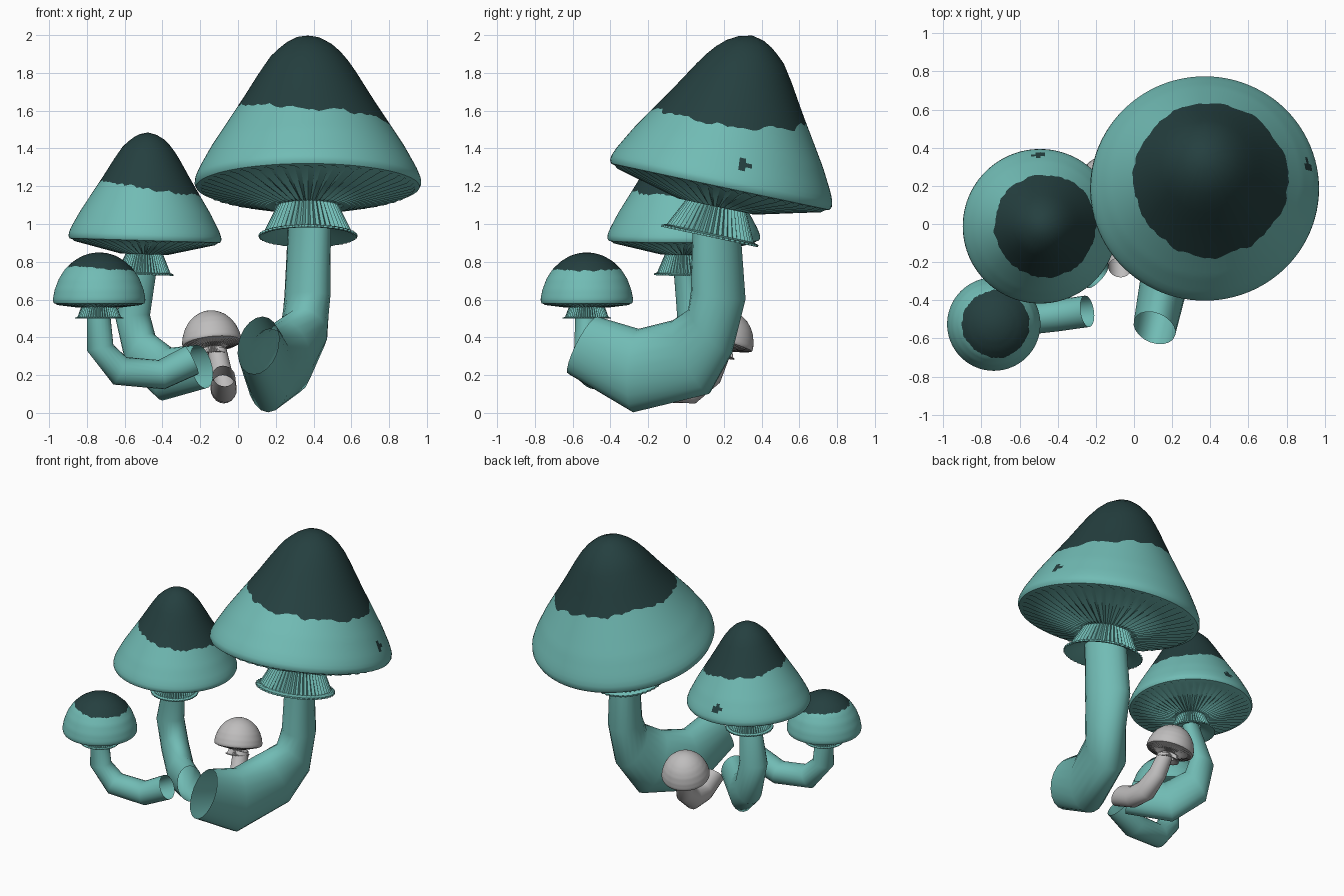
import bpy, bmesh, math, random
from mathutils import Vector

if "Cube" in bpy.data.objects:
    bpy.data.objects.remove(bpy.data.objects["Cube"])

random.seed(4)
COLS = 96


def material(name, rgb):
    m = bpy.data.materials.new(name)
    m.diffuse_color = (*rgb, 1)
    m.use_nodes = True
    m.node_tree.nodes["Principled BSDF"].inputs["Base Color"].default_value = m.diffuse_color
    return m


TEAL = material("teal", (0.165, 0.50, 0.46))
DARK = material("dark teal", (0.018, 0.050, 0.050))
GREY = material("pale grey", (0.52, 0.51, 0.51))


def finish(bm, name, mats, angle=40):
    bmesh.ops.recalc_face_normals(bm, faces=bm.faces)
    me = bpy.data.meshes.new(name)
    bm.to_mesh(me)
    bm.free()
    for m in mats:
        me.materials.append(m)
    ob = bpy.data.objects.new(name, me)
    bpy.context.collection.objects.link(ob)
    bpy.ops.object.select_all(action='DESELECT')
    ob.select_set(True)
    bpy.context.view_layer.objects.active = ob
    bpy.ops.object.shade_smooth_by_angle(angle=math.radians(angle))


def bridge(bm, a, b, mat=0):
    n = len(a)
    faces = []
    for i in range(n):
        f = bm.faces.new((a[i], a[(i + 1) % n], b[(i + 1) % n], b[i]))
        f.material_index = mat
        faces.append(f)
    return faces


def radius_at(profile, h):
    # profile: (height, radius) from the apex down
    for (h0, r0), (h1, r1) in zip(profile, profile[1:]):
        if h >= h1:
            return r0 + (r1 - r0) * (h0 - h) / (h0 - h1)
    return profile[-1][1]


def cap(name, centre, normal, profile, edge, slant, neck, skirt, inner, mats, spots=()):
    """Cap with a jagged dark top, zigzag gills and a pleated skirt under it."""
    centre = Vector(centre)
    rot = Vector((0, 0, 1)).rotation_difference(Vector(normal).normalized())
    bm = bmesh.new()
    H, R = profile[0][0], profile[-1][1]
    angles = [2 * math.pi * c / COLS for c in range(COLS)]

    def ring(fn):
        out = []
        for c, a in enumerate(angles):
            r, h = fn(c)
            out.append(bm.verts.new(centre + rot @ Vector((r * math.cos(a), r * math.sin(a), h))))
        return out

    # ragged border between the two colours
    border, jag = [], 0
    for a in angles:
        jag = 0.6 * jag + random.uniform(-0.02, 0.02) * R
        border.append(edge + slant[0] * math.cos(a) + slant[1] * math.sin(a) + jag)

    def skin(fn):
        return ring(lambda c: (radius_at(profile, fn(c)), fn(c)))

    apex = bm.verts.new(centre + rot @ Vector((0, 0, H)))
    rows = [skin(lambda c, t=(i / 9) ** 1.5: H + (border[c] - H) * t) for i in range(1, 10)]
    for c in range(COLS):
        bm.faces.new((apex, rows[0][c], rows[0][(c + 1) % COLS])).material_index = 1
    for a, b in zip(rows, rows[1:]):
        bridge(bm, a, b, 1)
    last = rows[-1]
    for i in range(1, 15):
        nxt = skin(lambda c, t=i / 14: border[c] * (1 - t))
        for f in bridge(bm, last, nxt):
            mid = f.calc_center_median()
            if any((mid - Vector(p)).length < s for p, s in spots):
                f.material_index = 1
        last = nxt

    # rolled rim, gills, neck, skirt and skirt lining
    (rn, hn), (rs, hs) = neck, skirt
    under = [
        lambda c: (R * 0.985, -0.03 * R),
        lambda c: (R * 0.95, -0.04 * R),
        lambda c: (R * 0.92, -0.03 * R - 0.035 * R * (c % 2)),
        lambda c: (rn * 1.25, hn * 0.86 - 0.03 * R * (c % 2)),
        lambda c: (rn * (1 - 0.1 * (c % 2)), hn),
        lambda c: (rs * 0.9 * (1 - 0.07 * (c % 2)), hs * 0.88 + hn * 0.12),
        lambda c: (rs * (1 - 0.03 * (c % 2)), hs + 0.02 * R),
        lambda c: (rs * (1 - 0.03 * (c % 2)), hs),
        lambda c: (rs * 0.93, hs),
        lambda c: (inner, hs * 0.6 + hn * 0.4),
    ]
    for fn in under:
        nxt = ring(fn)
        bridge(bm, last, nxt)
        last = nxt
    finish(bm, name, mats)


def stem(name, heading, sections, mat, sides=20):
    """Curled open tube: each section is (inner point, outer point, half width)."""
    side = Vector((heading[1], -heading[0], 0)).normalized()
    bm = bmesh.new()
    last = None
    for p, q, w in sections:
        p, q = Vector(p), Vector(q)
        mid, up = (p + q) / 2, (p - q) / 2
        nxt = []
        for i in range(sides):
            a = 2 * math.pi * i / sides
            nxt.append(bm.verts.new(mid + up * math.cos(a) + side * (w * math.sin(a))))
        if last:
            bridge(bm, last, nxt)
        last = nxt
    finish(bm, name, [mat], 60)


CONE = [(1.0, 0), (0.985, 0.10), (0.94, 0.21), (0.86, 0.325), (0.75, 0.425), (0.56, 0.58),
        (0.38, 0.735), (0.24, 0.855), (0.09, 0.965), (0.03, 0.997), (0, 1.0)]
DOME = [(1.0, 0), (0.985, 0.17), (0.93, 0.36), (0.82, 0.56), (0.66, 0.74), (0.47, 0.87),
        (0.25, 0.96), (0.06, 1.0), (0, 0.99)]


def shape(base, height, radius):
    return [(h * height, r * radius) for h, r in base]


# large mushroom
cap("large_cap", (0.37, 0.185, 1.215), (0, 0.208, 0.978), shape(CONE, 0.80, 0.60),
    0.365, (-0.05, 0.045), (0.165, -0.125), (0.262, -0.29), 0.11, [TEAL, DARK],
    [((0.935, 0.31, 1.33), 0.045), ((0.79, 0.0, 1.535), 0.016)])
stem("large_stem", (0.35, 0.93), [
    ((0.13, -0.47, 0.51), (0.085, -0.62, 0.205), 0.115),
    ((0.17, -0.25, 0.445), (0.16, -0.28, 0.003), 0.13),
    ((0.235, -0.07, 0.49), (0.29, 0.12, 0.10), 0.135),
    ((0.33, 0.02, 0.55), (0.37, 0.235, 0.31), 0.13),
    ((0.36, 0.033, 0.64), (0.375, 0.308, 0.60), 0.13),
    ((0.38, 0.045, 1.05), (0.38, 0.275, 1.05), 0.12)], TEAL)

# medium mushroom
cap("medium_cap", (-0.493, -0.012, 0.925), (0.03, 0, 1), shape(CONE, 0.56, 0.405),
    0.26, (-0.03, 0), (0.10, -0.085), (0.157, -0.195), 0.06, [TEAL, DARK],
    [((-0.5, 0.36, 1.0), 0.03)])
stem("medium_stem", (-0.75, 0.66), [
    ((-0.215, -0.25, 0.36), (-0.17, -0.29, 0.13), 0.085),
    ((-0.36, -0.12, 0.345), (-0.40, -0.085, 0.065), 0.09),
    ((-0.46, -0.03, 0.42), (-0.565, 0.06, 0.22), 0.09),
    ((-0.485, -0.01, 0.52), (-0.63, 0.06, 0.50), 0.085),
    ((-0.435, -0.04, 0.82), (-0.545, 0.0, 0.82), 0.062)], TEAL)

# small mushroom
cap("small_cap", (-0.735, -0.525, 0.587), (0, 0, 1), shape(DOME, 0.263, 0.245),
    0.178, (-0.01, 0), (0.095, -0.025), (0.128, -0.087), 0.055, [TEAL, DARK])
stem("small_stem", (-0.99, -0.136), [
    ((-0.28, -0.46, 0.353), (-0.21, -0.455, 0.205), 0.083),
    ((-0.42, -0.48, 0.28), (-0.39, -0.48, 0.125), 0.083),
    ((-0.59, -0.505, 0.295), (-0.66, -0.51, 0.15), 0.08),
    ((-0.66, -0.515, 0.36), (-0.80, -0.53, 0.33), 0.07),
    ((-0.68, -0.52, 0.56), (-0.80, -0.53, 0.56), 0.06)], TEAL)

# pale mushroom at the back
cap("pale_cap", (-0.138, 0.20, 0.37), (-0.1, 0.26, 0.96), shape(DOME, 0.175, 0.158),
    0.10, (0, 0), (0.055, -0.03), (0.078, -0.07), 0.04, [GREY, GREY])
stem("pale_stem", (0, 1), [
    ((-0.08, -0.18, 0.25), (-0.07, -0.28, 0.14), 0.06),
    ((-0.08, -0.07, 0.20), (-0.07, -0.11, 0.055), 0.068),
    ((-0.08, 0.01, 0.20), (-0.075, 0.05, 0.05), 0.068),
    ((-0.09, 0.09, 0.25), (-0.085, 0.18, 0.16), 0.06),
    ((-0.11, 0.14, 0.35), (-0.11, 0.24, 0.32), 0.05)], GREY)
